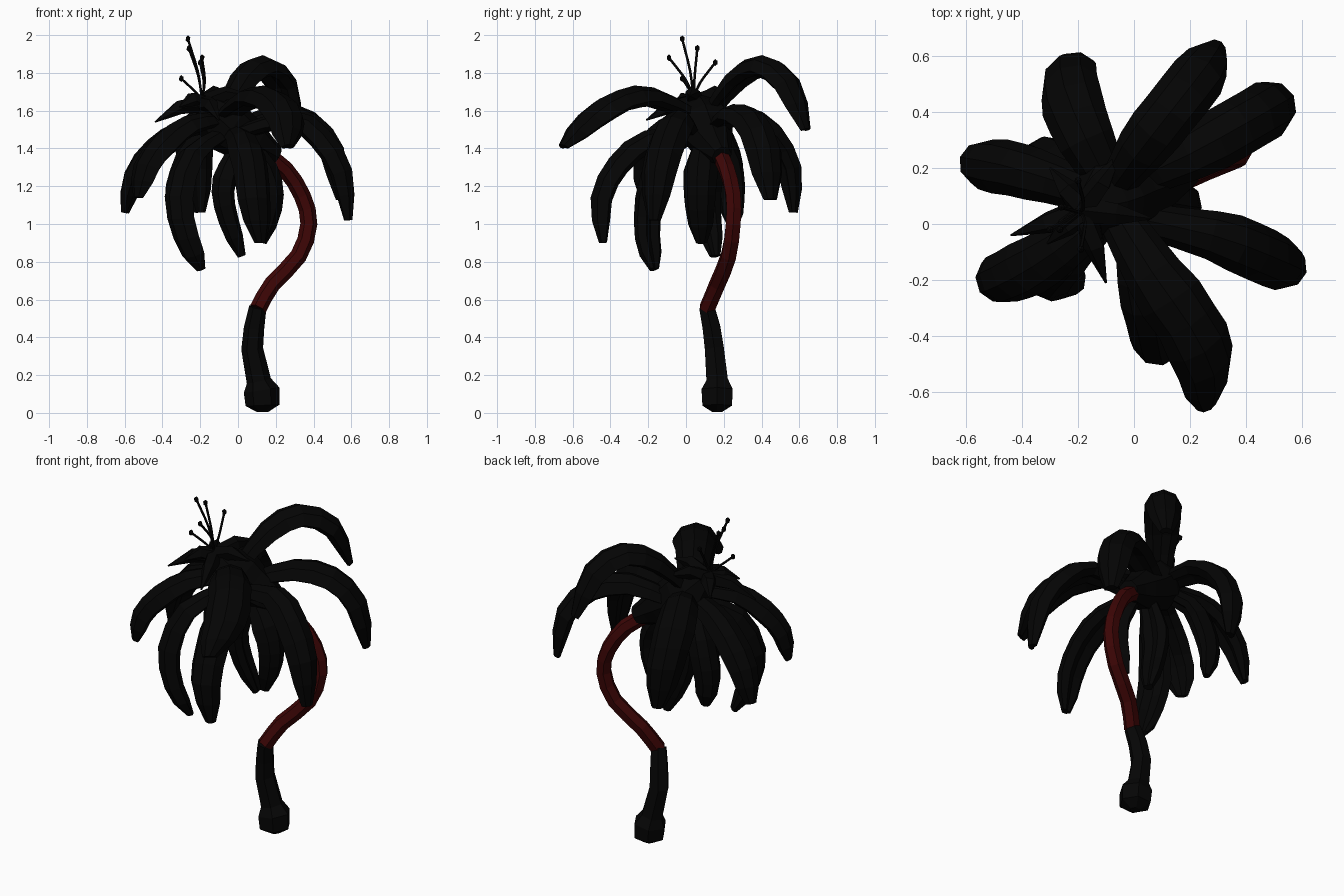
import bpy, bmesh, math, random
from mathutils import Vector

random.seed(4)
cube = bpy.data.objects.get("Cube")
if cube:
    bpy.data.objects.remove(cube, do_unlink=True)


def material(name, rgb):
    m = bpy.data.materials.new(name)
    m.use_nodes = True
    m.diffuse_color = (*rgb, 1)
    m.node_tree.nodes["Principled BSDF"].inputs["Base Color"].default_value = (*rgb, 1)
    return m


LEAF = material("black leaf", (0.0012, 0.0012, 0.0012))
BARK = material("black bark", (0.0016, 0.0016, 0.0016))
RED = material("dark red stem", (0.045, 0.0016, 0.0016))


def spline(points, steps):
    # Catmull-Rom curve through the points
    p = [Vector(q) for q in points]
    p = [2 * p[0] - p[1]] + p + [2 * p[-1] - p[-2]]
    out = []
    for i in range(1, len(p) - 2):
        a, b, c, d = p[i - 1:i + 3]
        for s in range(steps):
            t = s / steps
            out.append((2 * b + (c - a) * t + (2 * a - 5 * b + 4 * c - d) * t * t
                        + (3 * b - a - 3 * c + d) * t ** 3) / 2)
    return out + [p[-2]]


def loft(name, rings, mat):
    # skin a list of equal rings and cap both ends
    bm = bmesh.new()
    loops = [[bm.verts.new(co) for co in ring] for ring in rings]
    n = len(loops[0])
    for a, b in zip(loops, loops[1:]):
        for i in range(n):
            j = (i + 1) % n
            bm.faces.new((a[i], a[j], b[j], b[i]))
    bm.faces.new(loops[0][::-1])
    bm.faces.new(loops[-1])
    bmesh.ops.recalc_face_normals(bm, faces=bm.faces)
    mesh = bpy.data.meshes.new(name)
    bm.to_mesh(mesh)
    bm.free()
    mesh.materials.append(mat)
    obj = bpy.data.objects.new(name, mesh)
    bpy.context.collection.objects.link(obj)
    return obj


def tangent(path, i):
    return (path[min(i + 1, len(path) - 1)] - path[max(i - 1, 0)]).normalized()


def tube(name, path, radii, mat, sides=6):
    rings = []
    for i, (p, r) in enumerate(zip(path, radii)):
        t = tangent(path, i)
        u = t.cross(Vector((0, 1, 0))).normalized()
        v = t.cross(u)
        angles = [math.tau * k / sides for k in range(sides)]
        rings.append([p + r * (u * math.cos(a) + v * math.sin(a)) for a in angles])
    return loft(name, rings, mat)


# domed outer side with drooping edges, shallow groove underneath
SECTION = [(-1, -.4), (-.65, .6), (0, 1), (.65, .6), (1, -.4), (.55, -.85), (0, -.55), (-.55, -.85)]
PROFILE = [.6, .75, .9, 1, 1, .98, .92, .78, .35]


def leaf(name, points, width=.105, thick=.062):
    path = spline(points, 2)
    heading = path[len(path) // 2] - path[0]
    side = heading.cross(Vector((0, 0, 1))).normalized()
    rings = []
    for i, p in enumerate(path):
        f = i / (len(path) - 1) * (len(PROFILE) - 1)
        k = min(int(f), len(PROFILE) - 2)
        w = PROFILE[k] + (PROFILE[k + 1] - PROFILE[k]) * (f - k)
        w *= random.uniform(.95, 1.05)
        up = side.cross(tangent(path, i)).normalized()
        rings.append([p + side * (a * w * width) + up * (b * w * thick) for a, b in SECTION])
    return loft(name, rings, LEAF)


# trunk with swollen, pointed foot
foot = [(.13, .165, .005), (.13, .165, .04), (.125, .165, .12), (.11, .165, .17),
        (.075, .15, .34), (.085, .135, .45), (.105, .11, .56)]
tube("trunk", [Vector(p) for p in foot], [.03, .09, .095, .065, .058, .054, .046], BARK)

# curved red upper stem
stem = spline([(.105, .11, .55), (.18, .165, .68), (.32, .225, .83), (.375, .25, 1),
               (.34, .25, 1.15), (.25, .215, 1.29), (.13, .17, 1.38)], 2)
tube("upper_stem", stem, [.045] * len(stem), RED)

# flared crown between the stem and the leaf roots
crown = spline([(.2, .19, 1.36), (.08, .14, 1.43), (-.06, .1, 1.52), (-.17, .06, 1.64)], 2)
tube("crown_core", crown, [.055, .08, .11, .13, .15, .13, .07], LEAF, 8)

# large drooping leaves
leaf("back_arched_leaf", [(-.08, .12, 1.58), (.02, .26, 1.76), (.13, .4, 1.835), (.24, .54, 1.74), (.3, .635, 1.5)])
leaf("back_left_leaf", [(-.02, .15, 1.5), (.2, .25, 1.58), (.38, .35, 1.54), (.5, .42, 1.39), (.545, .45, 1.13)], .11)
leaf("left_leaf", [(.0, .02, 1.48), (.28, -.04, 1.55), (.44, -.1, 1.45), (.55, -.15, 1.27), (.585, -.17, 1.02)], .1)
leaf("front_leaf", [(-.06, .03, 1.58), (.07, -.18, 1.67), (.19, -.35, 1.65), (.265, -.51, 1.55), (.265, -.65, 1.41)], .12)
leaf("front_low_leaf", [(-.02, .02, 1.48), (.03, -.2, 1.44), (.07, -.36, 1.31), (.09, -.45, 1.13), (.12, -.44, .9)], .095)
leaf("front_right_leaf", [(-.12, .03, 1.55), (-.27, -.09, 1.52), (-.4, -.17, 1.42), (-.49, -.21, 1.3), (-.53, -.22, 1.14)])
leaf("right_hanging_leaf", [(-.1, .02, 1.47), (-.25, -.13, 1.36), (-.32, -.2, 1.14), (-.28, -.21, .93), (-.2, -.17, .76)], .09)
leaf("right_leaf", [(-.12, .1, 1.52), (-.3, .16, 1.49), (-.44, .2, 1.4), (-.55, .22, 1.25), (-.6, .23, 1.06)], .1)
leaf("back_right_short_leaf", [(-.1, .1, 1.5), (-.23, .2, 1.42), (-.3, .24, 1.27), (-.33, .25, 1.13), (-.31, .25, .98)], .08)
leaf("back_leaf", [(-.08, .13, 1.52), (-.17, .3, 1.57), (-.23, .45, 1.48), (-.24, .55, 1.3), (-.21, .57, 1.06)], .11)
leaf("inner_hanging_leaf", [(.02, .12, 1.45), (-.05, .11, 1.3), (-.08, .1, 1.17), (-.05, .11, 1.02), (.02, .15, .83)], .085)
leaf("inner_left_leaf", [(.02, .1, 1.45), (.11, .08, 1.35), (.175, .07, 1.22), (.18, .07, 1.08), (.13, .08, .9)], .09)

# small pointed bracts round the crown top
top = Vector((-.18, .05, 1.64))
for i, (x, y, z) in enumerate([(-.44, -.04, 1.54), (-.1, -.21, 1.55), (.06, .02, 1.68),
                               (-.3, .2, 1.6), (-.05, .25, 1.69), (-.31, -.07, 1.62)]):
    tip = Vector((x, y, z))
    mid = (top + tip) / 2 + Vector((0, 0, .03))
    tube(f"bract_{i + 1}", [top, mid, tip], [.05, .04, .004], LEAF, 5)

# thin stamens with small bead tips
for i, tip in enumerate([(-.265, -.02, 1.98), (-.26, .06, 1.93), (-.19, -.09, 1.88),
                         (-.2, .155, 1.855), (-.3, -.02, 1.77)]):
    tip = Vector(tip)
    base = Vector((-.19, .04, 1.66))
    mid = (base + tip) / 2 + Vector((.015, (base.y - tip.y) * .2, -.01))
    path = spline([base, mid, tip], 3)
    tube(f"stamen_{i + 1}", path, [.007] * len(path), LEAF, 5)
    bpy.ops.mesh.primitive_ico_sphere_add(subdivisions=1, radius=.014, location=tip)
    bead = bpy.context.object
    bead.name = f"stamen_tip_{i + 1}"
    bead.scale.z = 1.3
    bead.data.materials.append(LEAF)
